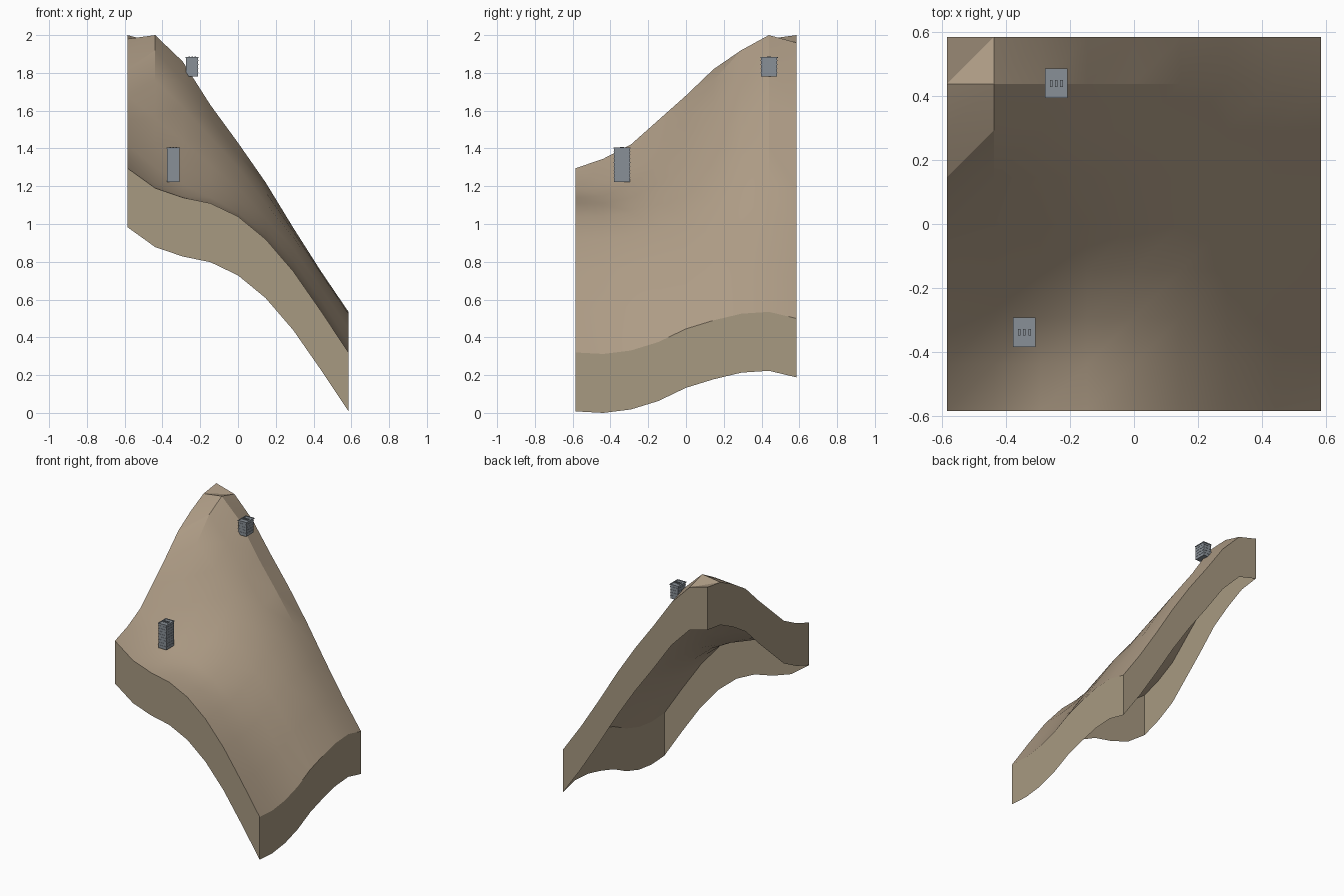
import bpy, bmesh, math

cube = bpy.data.objects.get("Cube")
if cube:
    bpy.data.objects.remove(cube, do_unlink=True)

HALF, CELLS, SKIRT = 0.585, 8, 0.312
STEP = 2 * HALF / CELLS


def make_material(name, colour):
    mat = bpy.data.materials.new(name)
    mat.use_nodes = True
    mat.diffuse_color = (*colour, 1)
    mat.node_tree.nodes["Principled BSDF"].inputs["Base Color"].default_value = (*colour, 1)
    return mat


earth = make_material("earth tan", (0.42, 0.33, 0.235))
cut_earth = make_material("cut earth", (0.39, 0.32, 0.22))
concrete = make_material("concrete grey", (0.25, 0.28, 0.31))


def finish(bm, name, materials):
    mesh = bpy.data.meshes.new(name)
    bm.to_mesh(mesh)
    bm.free()
    for mat in materials:
        mesh.materials.append(mat)
    obj = bpy.data.objects.new(name, mesh)
    bpy.context.collection.objects.link(obj)
    return obj


# Hillside heights in hundredths, one row per step from front to back
HEIGHTS = [
    [129.5, 119, 114, 111, 104, 92, 75, 54, 32],
    [134.5, 122, 115, 111, 104, 92, 75, 54, 31.2],
    [142, 130, 121, 114, 106, 94, 77, 56, 33],
    [155, 142, 131, 122, 112, 98, 81, 60, 37.5],
    [168, 156, 144, 131, 119, 103, 87, 66, 44.5],
    [182, 176, 162, 146, 130, 111, 93, 71, 49],
    [191, 192, 176, 156, 137, 117, 96, 74, 52.5],
    [198, 200, 186, 163, 143, 122, 98, 75, 53.5],
    [200, 196, 181, 160, 140, 118, 94, 71, 50],
]


def build_hillside():
    bm = bmesh.new()
    grid = [[bm.verts.new((i * STEP - HALF, j * STEP - HALF, h / 100))
             for i, h in enumerate(row)] for j, row in enumerate(HEIGHTS)]
    # Surface triangles, split along the same diagonal in each cell
    for j in range(CELLS):
        for i in range(CELLS):
            a, b = grid[j][i], grid[j][i + 1]
            c, d = grid[j + 1][i + 1], grid[j + 1][i]
            bm.faces.new((a, b, c))
            bm.faces.new((a, c, d)) 
    # Peak corner is split the other way only if it forms a fold
    bm.normal_update()
    # Skirt hanging from the rim, open underneath
    rim = [e for e in bm.edges if e.is_boundary]
    hung = bmesh.ops.extrude_edge_only(bm, edges=rim)["geom"]
    for v in hung:
        if isinstance(v, bmesh.types.BMVert):
            v.co.z -= SKIRT
    for f in hung:
        if isinstance(f, bmesh.types.BMFace):
            f.material_index = 1
            f.normal_update()
            centre = f.calc_center_median()
            if f.normal.x * centre.x + f.normal.y * centre.y < 0:
                f.normal_flip()
    obj = finish(bm, "hillside", [earth, cut_earth])
    bpy.ops.object.select_all(action="DESELECT")
    obj.select_set(True)
    bpy.context.view_layer.objects.active = obj
    bpy.ops.object.shade_smooth_by_angle(angle=math.radians(20))


def add_box(bm, x, y, low, high, width, depth):
    verts = bmesh.ops.create_cube(bm, size=1)["verts"]
    for v in verts:
        v.co.x = x + v.co.x * width
        v.co.y = y + v.co.y * depth
        v.co.z = low + (v.co.z + 0.5) * (high - low)
    return verts


def build_tower(name, x, y, base, height, floors):
    bm = bmesh.new()
    width, depth, ledge = 0.064, 0.086, 0.003
    top = base + height
    add_box(bm, x, y, base, top - ledge, width, depth)
    # Thin floor ledges
    for k in range(1, floors):
        z = base + height * k / floors
        add_box(bm, x, y, z, z + ledge, width + ledge, depth + ledge)
    # Roof parapet
    for side in (-1, 1):
        add_box(bm, x + side * width / 2, y, top - 2 * ledge, top, ledge * 2, depth + 2 * ledge)
        add_box(bm, x, y + side * depth / 2, top - 2 * ledge, top, width, ledge * 2)
    # Small roof units
    for k in (-1, 0, 1):
        add_box(bm, x + k * width / 4, y, top - ledge, top + ledge, width / 8, depth / 4)
    finish(bm, name, [concrete])


build_hillside()
build_tower("lower_tower", -0.343, -0.339, 1.223, 0.182, 9)
build_tower("upper_tower", -0.243, 0.44, 1.78, 0.105, 5)
